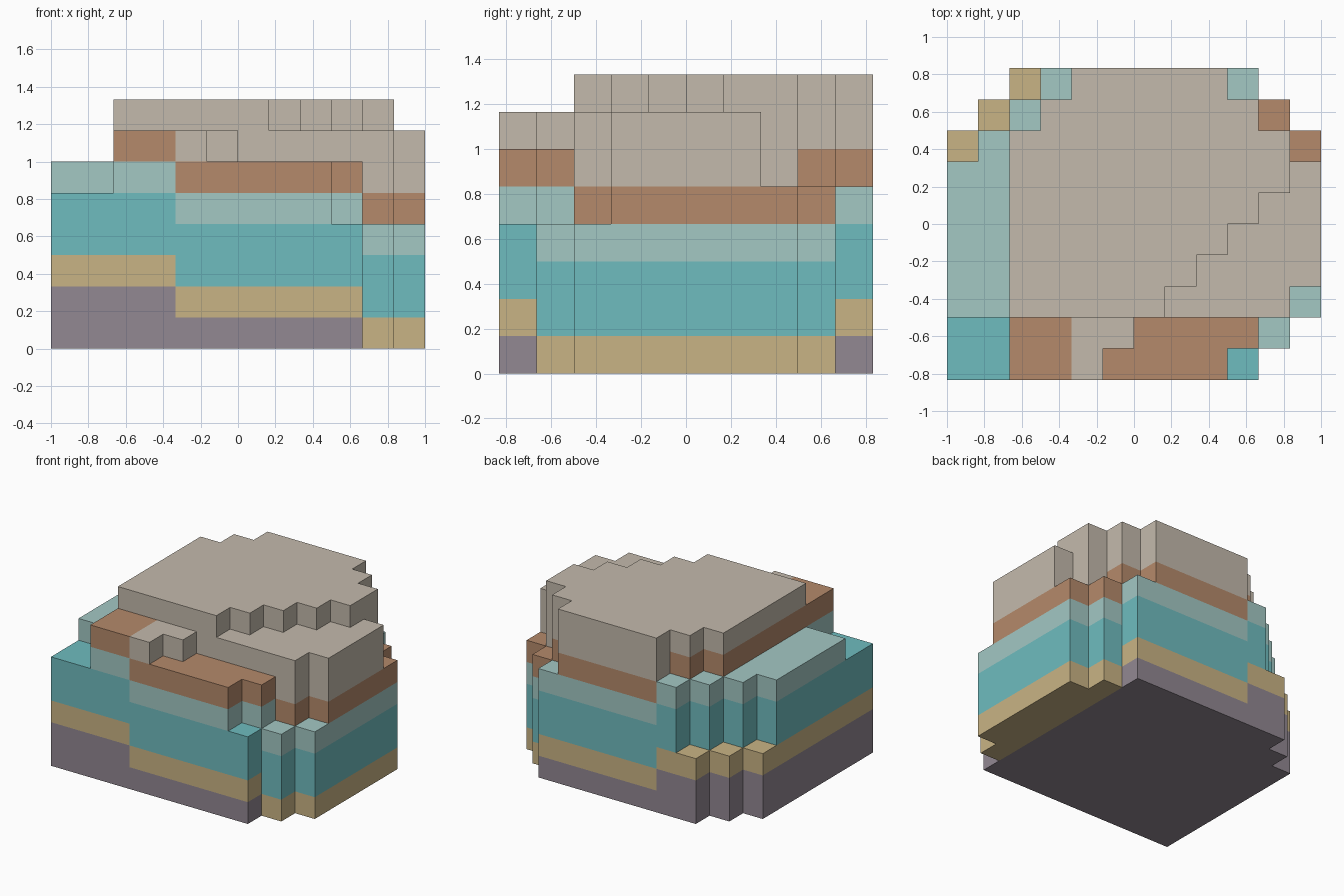
import bpy
import bmesh
import math
from mathutils import Vector

if "Cube" in bpy.data.objects:
    bpy.data.objects.remove(bpy.data.objects["Cube"], do_unlink=True)

NX, NY = 12, 10
CELL = 2 / NX

# Strata from the ground up: part name, colour name, sRGB colour
STRATA = [
    ("bedrock_layer", "dull purple", (146, 136, 146)),
    ("sand_layer", "sand yellow", (201, 180, 133)),
    ("teal_layer", "teal", (111, 188, 191)),
    ("pale_layer", "pale teal", (163, 200, 196)),
    ("clay_layer", "clay brown", (181, 138, 107)),
    ("stone_cap", "warm grey", (196, 186, 172)),
]


def linear(c):
    c /= 255
    return c / 12.92 if c <= 0.04045 else ((c + 0.055) / 1.055) ** 2.4


def make_material(name, rgb):
    colour = (*map(linear, rgb), 1)
    mat = bpy.data.materials.new(name)
    mat.use_nodes = True
    mat.diffuse_color = colour
    bsdf = next(n for n in mat.node_tree.nodes if n.type == "BSDF_PRINCIPLED")
    bsdf.inputs["Base Color"].default_value = colour
    bsdf.inputs["Roughness"].default_value = 0.9
    return mat


# Terrace heights, in cells
height = {}


def terrace(x0, x1, y0, y1, h):
    for x in range(x0, x1):
        for y in range(y0, y1):
            height[x, y] = h


terrace(0, 2, 0, 2, 5)      # low front corner
terrace(2, 4, 0, 2, 7)      # front shelf, high part
terrace(4, 10, 0, 2, 6)     # front shelf, low part
terrace(4, 5, 0, 1, 7)      # small outcrop on the shelf
terrace(4, 6, 1, 2, 7)
terrace(0, 2, 2, 8, 6)      # side ledge
terrace(2, 12, 2, 10, 8)    # summit
for y in range(2, 7):       # diagonal step below the summit
    terrace(y + 5, 12, y, y + 1, 7)

# Stepped corners: cut away the outside, leave a ledge on the diagonal
for k in range(3):
    back = 7 + k
    terrace(0, k, back, back + 1, 0)
    terrace(k, k + 1, back, back + 1, 3)
    terrace(k + 1, k + 2, back, back + 1, 6)
    terrace(11 - k, 12, back, back + 1, 0)
    terrace(11 - k, 12 - k, back, back + 1, 5)
    terrace(9 + k, 12, k, k + 1, 0)
    terrace(9 + k, 10 + k, k, k + 1, 4)


def solid(x, y, z):
    return 0 <= z < height.get((x, y), 0)


def stratum(x, z):
    # the beds drop by one cell at each of two faults
    level = z - (2 if x < 4 else 1 if x < 10 else 0)
    if level < 0:
        return 0
    return (1, 2, 2, 3, 4, 5)[min(level, 5)]


def add_exposed_faces(bm, cell):
    centre = Vector(cell) + Vector((0.5, 0.5, 0.5))
    for axis in range(3):
        for sign in (-1, 1):
            out = Vector((0, 0, 0))
            out[axis] = sign
            if solid(*(int(c + o) for c, o in zip(cell, out))):
                continue
            corners = []
            for u, v in ((-1, -1), (1, -1), (1, 1), (-1, 1)):
                p = centre + out / 2
                p[(axis + 1) % 3] += u / 2
                p[(axis + 2) % 3] += v / 2
                p -= Vector((NX / 2, NY / 2, 0))
                corners.append(bm.verts.new(p * CELL))
            bm.faces.new(corners if sign > 0 else corners[::-1])


# One object per stratum, with flat areas merged into large faces
for index, (part, colour_name, rgb) in enumerate(STRATA):
    bm = bmesh.new()
    for (x, y), h in height.items():
        for z in range(h):
            if stratum(x, z) == index:
                add_exposed_faces(bm, (x, y, z))
    bmesh.ops.remove_doubles(bm, verts=bm.verts, dist=CELL / 100)
    bmesh.ops.dissolve_limit(bm, angle_limit=math.radians(1),
                             verts=bm.verts, edges=bm.edges)
    mesh = bpy.data.meshes.new(part)
    bm.to_mesh(mesh)
    bm.free()
    mesh.materials.append(make_material(colour_name, rgb))
    bpy.context.collection.objects.link(bpy.data.objects.new(part, mesh))
